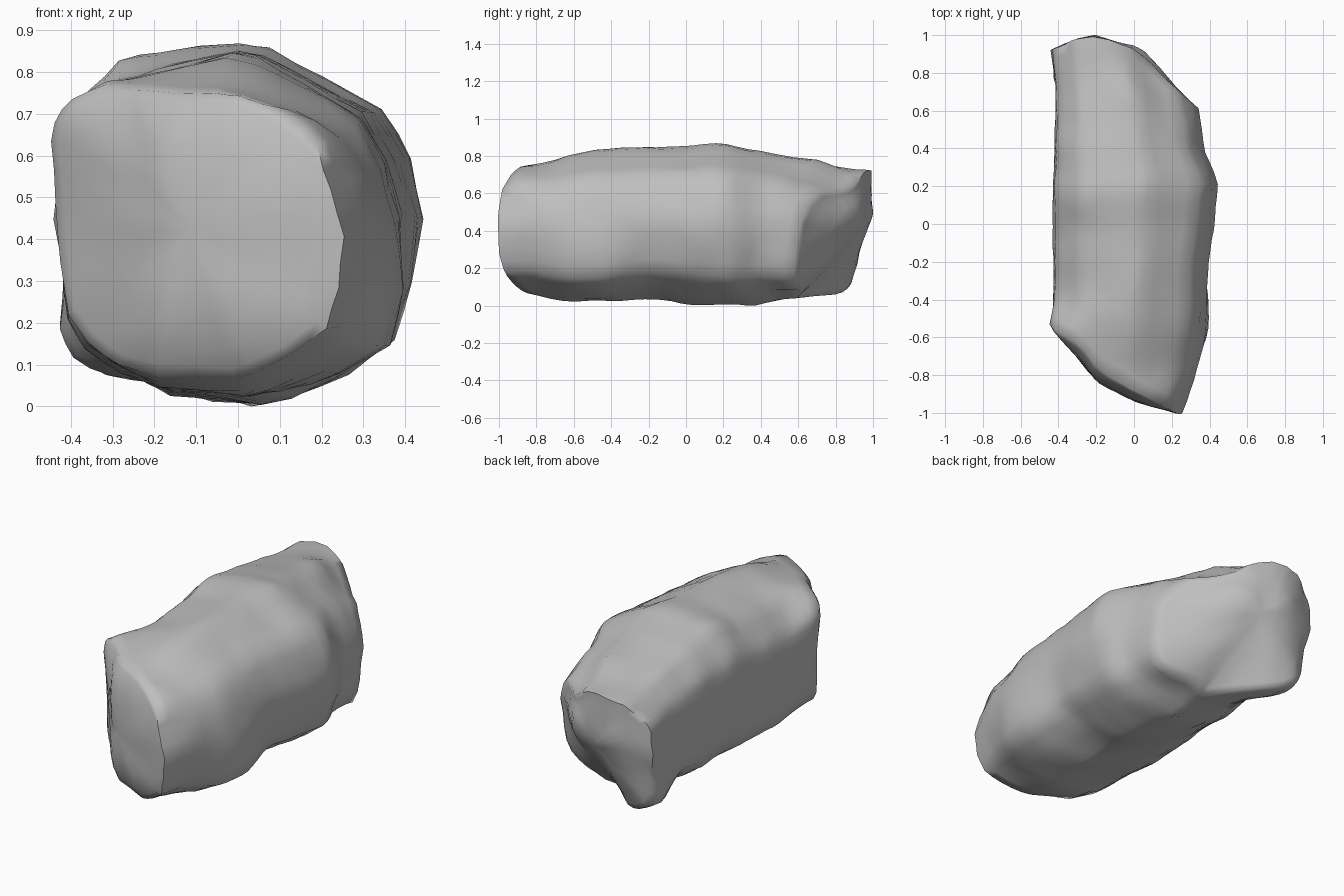
import bpy
import bmesh
import math
from mathutils import Vector, noise

cube = bpy.data.objects.get("Cube")
if cube:
    bpy.data.objects.remove(cube, do_unlink=True)

# Rounded cross-section of the rock, seen along its length
SECTION = [(-.45, .5), (-.44, .66), (-.42, .71), (-.37, .77), (-.3, .835),
           (-.2, .855), (0, .875), (.07, .865), (.2, .8), (.34, .72),
           (.41, .6), (.445, .46), (.42, .3), (.37, .165), (.25, .08),
           (.12, .02), (.05, 0), (-.17, .03), (-.27, .08), (-.36, .14),
           (-.41, .21), (-.43, .35)]

# Outlines along the length: position and value
RIGHT_EDGE = [(-.52, -.44), (-.2, -.435), (.7, -.415), (.92, -.44)]
LEFT_EDGE = [(-1, .26), (-.8, .335), (-.6, .375), (-.2, .395), (0, .425),
             (.22, .45), (.4, .375), (.62, .335)]
TOP_EDGE = [(-1, .72), (-.9, .75), (-.5, .835), (-.2, .855), (0, .855),
            (.18, .875), (.4, .835), (.75, .77), (1, .74)]
BOTTOM_EDGE = [(-.85, .07), (-.65, .03), (-.15, .04), (.1, .01),
               (.35, 0), (.5, .04), (.7, .045), (.85, .07)]

# Slanted ends: sideways position and length position
FRONT_END = [(-.44, -.52), (-.2, -.83), (0, -.94), (.25, -1)]
BACK_END = [(-.44, .92), (-.33, .98), (-.2, 1), (0, .95), (.08, .9),
            (.2, .76), (.33, .62)]

# Broad dents and swellings: centre, reach, push
STROKES = [((.3, -.5, .17), .35, (.055, 0, -.03)),
           ((.3, .58, .2), .25, (.03, 0, -.05)),
           ((.2, .75, .65), .25, (-.02, 0, -.04)),
           ((.08, .92, .72), .25, (-.02, -.015, -.07)),
           ((-.36, -.25, .74), .42, (.015, 0, -.045)),
           ((-.33, .8, .15), .25, (-.045, 0, -.045)),
           ((-.38, -.58, .68), .2, (-.03, 0, .03)),
           ((.12, -.92, .66), .2, (.02, 0, .025)),
           ((-.33, -.2, .12), .35, (-.015, 0, -.025))]


def along(table, value):
    """Read a table by straight interpolation, held at both ends."""
    if value <= table[0][0]:
        return table[0][1]
    for (a, fa), (b, fb) in zip(table, table[1:]):
        if value <= b:
            return fa + (fb - fa) * (value - a) / (b - a)
    return table[-1][1]


def front_y(x, z):
    return along(FRONT_END, x) + .085 * abs((z - .43) / .36) ** 4


def back_y(x, z):
    undercut = .12 + .2 * max(0, 1 - abs(x) / .33)
    return along(BACK_END, x) - undercut * max(0, (.5 - z) / .42) ** 1.3


def body_point(cx, cz, t):
    """Fit one section point to the outlines at fraction t of the length."""
    x, z = cx, cz
    for step in range(12):
        y = (1 - t) * front_y(x, z) + t * back_y(x, z)
        low, high = along(RIGHT_EDGE, y), along(LEFT_EDGE, y)
        floor, roof = along(BOTTOM_EDGE, y), along(TOP_EDGE, y)
        x = low + (cx + .45) / .895 * (high - low)
        z = floor + cz / .875 * (roof - floor)
    return Vector((x, y, z))


def cap_rings(rim, end):
    """Shrink a rim towards its middle, following the curved end."""
    middle = sum(rim, Vector()) / len(rim)
    rings = []
    for size in (.93, .8, .6, .4, .2):
        ring = []
        for p in rim:
            q = middle.lerp(p, size)
            q.y = end(q.x, q.z)
            ring.append(q)
        rings.append(ring)
    middle.y = end(middle.x, middle.z)
    return rings, middle


def sculpt(p):
    """Move a surface point by the broad strokes and fine stone lumps."""
    moved = p.copy()
    for centre, reach, push in STROKES:
        near = max(0, 1 - ((p - Vector(centre)).length / reach) ** 2)
        moved += Vector(push) * near ** 2
    moved += noise.noise_vector(p * 4) * .01
    moved += noise.noise_vector(p * 9) * .007
    return moved


# Section with an extra point halfway along each side
outline = []
for a, b in zip(SECTION, SECTION[1:] + SECTION[:1]):
    outline += [a, ((a[0] + b[0]) / 2, (a[1] + b[1]) / 2)]

# Body rings, then both end faces
STEPS = 28
body = [[body_point(cx, cz, i / STEPS) for cx, cz in outline]
        for i in range(STEPS + 1)]
front_cap, front_tip = cap_rings(body[0], front_y)
back_cap, back_tip = cap_rings(body[-1], back_y)
rings = front_cap[::-1] + body + back_cap

bm = bmesh.new()
rows = [[bm.verts.new(sculpt(p)) for p in ring] for ring in rings]
count = len(outline)
for lower, upper in zip(rows, rows[1:]):
    for i in range(count):
        j = (i + 1) % count
        bm.faces.new((lower[i], lower[j], upper[j], upper[i]))
for row, tip in ((rows[0], front_tip), (rows[-1], back_tip)):
    centre = bm.verts.new(sculpt(tip))
    for i in range(count):
        bm.faces.new((row[i], row[(i + 1) % count], centre))

# Stand the rock on the ground
lowest = min(v.co.z for v in bm.verts)
bmesh.ops.translate(bm, verts=bm.verts, vec=(0, 0, -lowest))
bmesh.ops.recalc_face_normals(bm, faces=bm.faces)

mesh = bpy.data.meshes.new("rock")
bm.to_mesh(mesh)
bm.free()
rock = bpy.data.objects.new("rock", mesh)
bpy.context.collection.objects.link(rock)

# Plain grey stone
stone = bpy.data.materials.new("grey_stone")
stone.use_nodes = True
grey = (.52, .52, .52, 1)
stone.diffuse_color = grey
for node in stone.node_tree.nodes:
    if node.type == "BSDF_PRINCIPLED":
        node.inputs["Base Color"].default_value = grey
mesh.materials.append(stone)

bpy.ops.object.select_all(action="DESELECT")
rock.select_set(True)
bpy.context.view_layer.objects.active = rock
bpy.ops.object.shade_smooth_by_angle(angle=math.radians(70))
